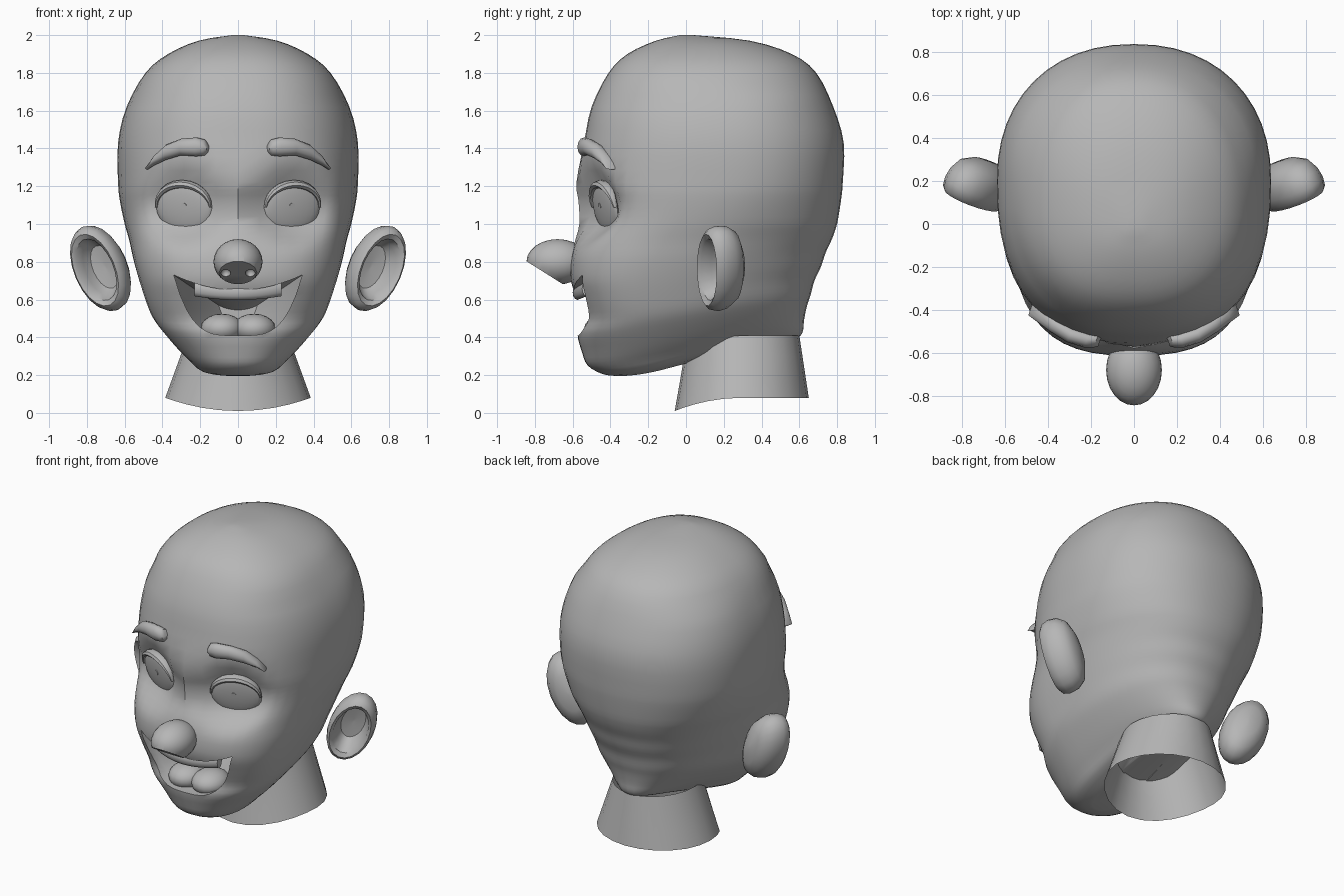
import bpy, bmesh, math
from mathutils import Vector, Matrix

if "Cube" in bpy.data.objects:
    bpy.data.objects.remove(bpy.data.objects["Cube"])

grey = bpy.data.materials.new("plain_grey")
grey.use_nodes = True
grey.diffuse_color = (0.47, 0.47, 0.47, 1)
grey.node_tree.nodes["Principled BSDF"].inputs["Base Color"].default_value = grey.diffuse_color


def finish(name, bm, matrix=None):
    """Turn a bmesh into a named object with the shared material."""
    if matrix:
        bm.transform(matrix)
    bmesh.ops.recalc_face_normals(bm, faces=bm.faces)
    mesh = bpy.data.meshes.new(name)
    bm.to_mesh(mesh)
    bm.free()
    mesh.materials.append(grey)
    obj = bpy.data.objects.new(name, mesh)
    bpy.context.collection.objects.link(obj)
    return obj


def loft(name, rings, capped=True, matrix=None):
    """Skin a list of closed rings."""
    bm = bmesh.new()
    rows = [[bm.verts.new(p) for p in ring] for ring in rings]
    n = len(rows[0])
    for low, high in zip(rows, rows[1:]):
        for i in range(n):
            j = (i + 1) % n
            bm.faces.new((low[i], low[j], high[j], high[i]))
    if capped:
        bm.faces.new(rows[0])
        bm.faces.new(rows[-1])
    return finish(name, bm, matrix)


def oval(centre, u, v, n=12):
    turns = [math.tau * i / n for i in range(n)]
    return [Vector(centre) + Vector(u) * math.cos(t) + Vector(v) * math.sin(t) for t in turns]


def ellipsoid(name, centre, radii, matrix=None, cut=None, segments=20):
    bm = bmesh.new()
    bmesh.ops.create_uvsphere(bm, u_segments=segments, v_segments=segments // 2, radius=1)
    bm.transform(Matrix.Translation(centre) @ Matrix.Diagonal((*radii, 1)))
    if cut:
        geom = bm.verts[:] + bm.edges[:] + bm.faces[:]
        res = bmesh.ops.bisect_plane(bm, geom=geom, plane_co=cut[0], plane_no=cut[1], clear_outer=True)
        rim = [e for e in res["geom_cut"] if isinstance(e, bmesh.types.BMEdge)]
        bmesh.ops.edgeloop_fill(bm, edges=rim)
    return finish(name, bm, matrix)


def carve(obj, cutter):
    cutter.hide_render = True
    mod = obj.modifiers.new("carve", "BOOLEAN")
    mod.operation = "DIFFERENCE"
    mod.solver = "EXACT"
    mod.object = cutter
    bpy.context.view_layer.objects.active = obj
    bpy.ops.object.modifier_apply(modifier=mod.name)
    bpy.data.objects.remove(cutter)


def smoothstep(t):
    t = min(1, max(0, t))
    return t * t * (3 - 2 * t)


def blend(a, b, c, d, t):
    """Smooth interpolation from b to c."""
    return b + t / 2 * (c - a + t * (2 * a - 5 * b + 4 * c - d + t * (3 * (b - c) + d - a)))


# Head: front height, front depth, back depth, half width
PROFILE = [
    (.195, -.36, .55, .10), (.205, -.44, .60, .21), (.25, -.52, .62, .27), (.32, -.55, .625, .34),
    (.42, -.575, .64, .42), (.5, -.55, .66, .465), (.6, -.575, .68, .5), (.7, -.61, .715, .53),
    (.8, -.61, .74, .555), (.9, -.59, .775, .575), (1, -.565, .8, .6), (1.12, -.57, .82, .625),
    (1.22, -.58, .83, .635), (1.43, -.54, .835, .635), (1.62, -.5, .78, .59), (1.8, -.41, .69, .49),
    (1.9, -.31, .56, .37), (1.97, -.16, .34, .21), (2, -.03, .04, .03)]


def head_ring(z, front, back, half):
    mid = -.1 + .3 * smoothstep((z - .6) / .7)
    if z > 1.7:
        mid = (front + back) / 2
    lift = .25 * max(0, 1 - z)
    square = 2.2 + .5 * smoothstep((z - .3) / .3) - .3 * smoothstep((z - .8) / .3)
    points = []
    for i in range(48):
        t = math.tau * i / 48
        c, s = math.cos(t), math.sin(t)
        power = 2 / (square if s < 0 else 2.2)
        x = math.copysign(abs(c) ** power, c) * half
        y = mid + math.copysign(abs(s) ** power, s) * (back - mid if s > 0 else mid - front)
        h = z + lift * smoothstep((y - front) / (back - front))
        # Eye sockets
        if y < 0:
            r2 = ((abs(x) - .28) ** 2 + (h - 1.1) ** 2) / .19 ** 2
            y += .11 * math.exp(-r2 * r2)
        points.append((x, y, h))
    return points


rows = []
for k in range(len(PROFILE) - 1):
    quad = [PROFILE[min(len(PROFILE) - 1, max(0, k + d))] for d in (-1, 0, 1, 2)]
    for step in range(3):
        rows.append([blend(*vals, step / 3) for vals in zip(*quad)])
rows.append(PROFILE[-1])
head = loft("head", [head_ring(*r) for r in rows])

# Open smiling mouth
ts = [i / 10 for i in range(-10, 11)]
smile = [(.34 * t, .65 + .08 * t * t) for t in ts]
smile += [(.34 * t, .41 + .32 * abs(t) ** 3.8) for t in ts[-2:0:-1]]
cavity = [[(x * s, y, .5 + (z - .5) * s) for x, z in smile] for y, s in ((-1, 1), (-.46, 1), (-.1, .3))]
carve(head, loft("mouth_cutter", cavity))

# Upper teeth and tongue
loft("upper_teeth", [oval((.023 * i, -.575 + .0005 * i * i, .638 + .0002 * i * i), (0, .025, 0), (0, 0, .04))
                     for i in range(-10, 11)])
for side, s in (("left", 1), ("right", -1)):
    ellipsoid(side + "_tongue_half", (.085 * s, -.41, .445), (.115, .13, .08))

# Nose with a sloping underside and nostrils
nose = ellipsoid("nose", (0, -.68, .8), (.13, .165, .12), cut=((0, -.84, .8), (0, -.534, -.846)), segments=24)
for s in (1, -1):
    carve(nose, ellipsoid("nostril_cutter", (.065 * s, -.745, .74), (.027, .035, .03), segments=12))

# Neck, open underneath
neck_rings = []
for k in range(4):
    t = k / 3
    ring = oval((0, .295, 0), (.385 - .12 * t, 0, 0), (0, .355 - .05 * t, 0), 24)
    for p in ring:
        forward = max(0, (.295 - p.y) / .355)
        p.z = .08 - .07 * forward ** 2 + t * (.33 - .08 * forward ** 2)
    neck_rings.append(ring)
loft("neck", neck_rings, capped=False)

BROW = [(.155, -.535, 1.4, .015), (.175, -.54, 1.405, .042), (.22, -.54, 1.408, .05), (.3, -.515, 1.408, .044),
        (.38, -.465, 1.38, .04), (.44, -.42, 1.338, .026), (.48, -.39, 1.295, .006)]
EAR = [(.05, .1), (.5, .09), (.82, .06), (.97, .01), (1, -.04), (.95, -.08), (.84, -.1),
       (.72, -.085), (.64, -.03), (.5, .02), (.05, .03)]

for side, s in (("left", 1), ("right", -1)):
    flip = Matrix.Diagonal((s, 1, 1, 1))
    # Eyebrow
    loft(side + "_eyebrow", [oval((x, y, z), (.012, -.035, 0), (0, 0, r)) for x, y, z, r in BROW], matrix=flip)

    # Eye, upper lid and pupil share one tilted frame
    place = flip @ Matrix.Translation((.285, -.425, 1.09)) @ Matrix.Rotation(math.radians(22), 4, "Z") \
        @ Matrix.Rotation(math.radians(10), 4, "X")
    ellipsoid(side + "_eye", (0, 0, 0), (.16, .03, .142), place, segments=24)
    lid = []
    for i in range(13):
        a = math.pi * i / 12
        out = Vector((math.cos(a), 0, math.sin(a)))
        size = .006 + .016 * math.sin(a)
        lid.append(oval((out.x * .155, -.01, out.z * .125), out * size, (0, size * 1.6, 0), 8))
    loft(side + "_eyelid", lid, matrix=place)
    loft(side + "_pupil", [oval((-.01, y, .01), (.017, 0, 0), (0, 0, .017)) for y in (-.026, -.032)], matrix=place)

    # Cupped ear
    turn = flip @ Matrix.Translation((.715, .2, .77)) @ Matrix.Rotation(math.radians(25), 4, "Z") \
        @ Matrix.Rotation(math.radians(8), 4, "X") @ Matrix.Rotation(math.radians(22), 4, "Y")
    loft(side + "_ear", [oval((0, d, 0), (.14 * r, 0, 0), (0, 0, .24 * r), 20) for r, d in EAR], matrix=turn)

# Smooth shading with crisp edges
for obj in bpy.context.collection.objects:
    if obj.type == "MESH" and grey.name in obj.data.materials:
        obj.select_set(True)
        bpy.context.view_layer.objects.active = obj
bpy.ops.object.shade_smooth_by_angle(angle=math.radians(40))
